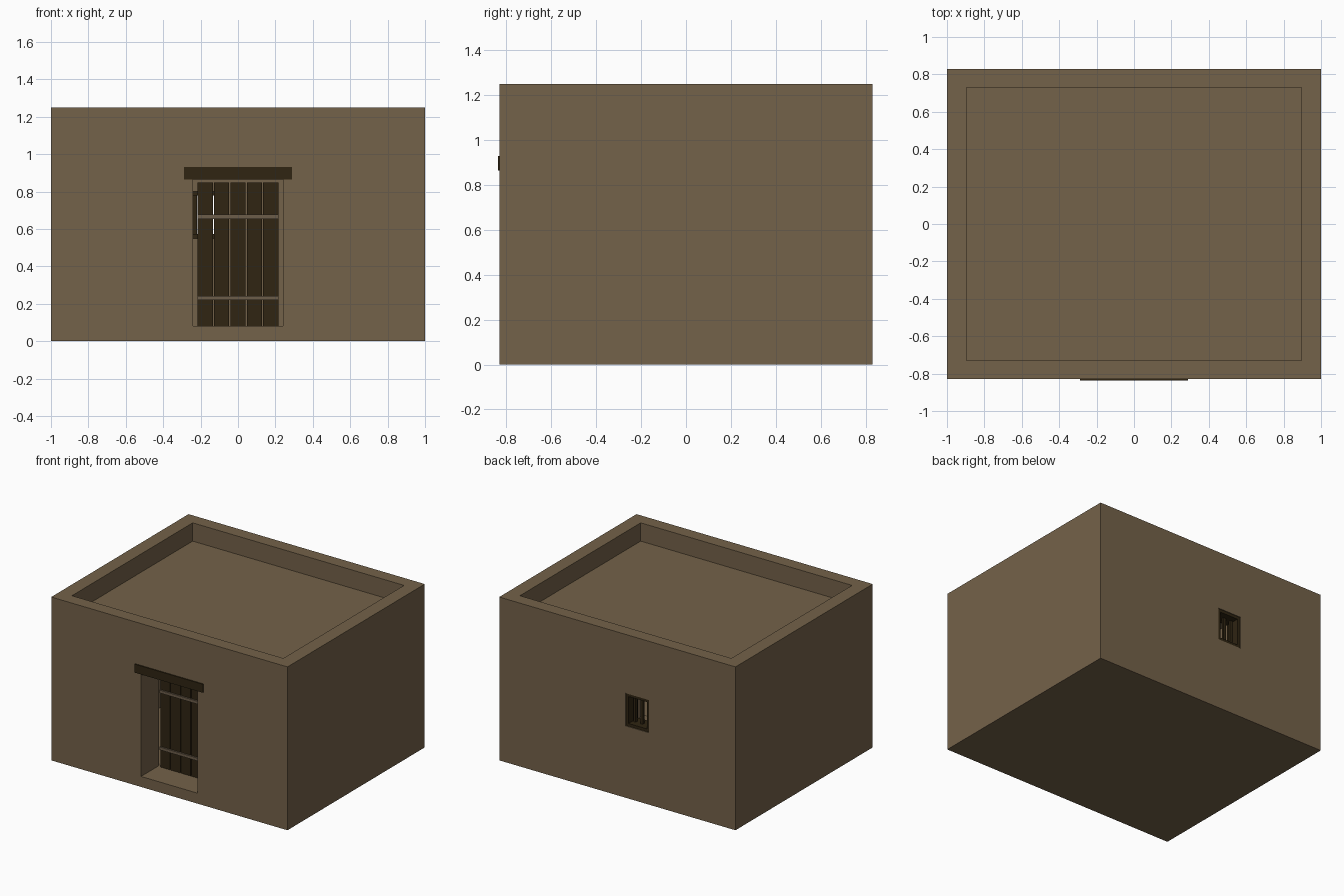
import bpy

if "Cube" in bpy.data.objects:
    bpy.data.objects.remove(bpy.data.objects["Cube"])


def material(name, rgb):
    m = bpy.data.materials.new(name)
    m.diffuse_color = (*rgb, 1)
    m.use_nodes = True
    m.node_tree.nodes["Principled BSDF"].inputs["Base Color"].default_value = m.diffuse_color
    return m


MUD = material("mud_plaster", (0.175, 0.122, 0.067))
WOOD = material("dark_wood", (0.029, 0.018, 0.006))
BATTEN = material("pale_wood", (0.150, 0.110, 0.068))


def box(name, x, y, z, mat=None):
    """Box from (min, max) pairs on each axis."""
    bpy.ops.mesh.primitive_cube_add(
        size=1, location=[(a + b) / 2 for a, b in (x, y, z)])
    o = bpy.context.object
    o.name = name
    o.scale = [b - a for a, b in (x, y, z)]
    bpy.ops.object.transform_apply(location=False, rotation=False, scale=True)
    if mat:
        o.data.materials.append(mat)
    return o


def cut(target, x, y, z):
    """Subtract a box from the target."""
    cutter = box("cutter", x, y, z)
    cutter.hide_render = True
    mod = target.modifiers.new("cut", 'BOOLEAN')
    mod.operation = 'DIFFERENCE'
    mod.solver = 'EXACT'
    mod.object = cutter
    bpy.context.view_layer.objects.active = target
    bpy.ops.object.modifier_apply(modifier=mod.name)
    bpy.data.objects.remove(cutter, do_unlink=True)


# Hollow house body with parapet, doorway and window opening
house = box("house_walls", (-1, 1), (-0.83, 0.83), (0, 1.25), MUD)
cut(house, (-0.895, 0.895), (-0.73, 0.73), (1.11, 1.4))
cut(house, (-0.78, 0.78), (-0.61, 0.61), (0.08, 1.01))
cut(house, (-0.24, 0.24), (-0.95, -0.5), (0.08, 0.87))
WX, WZ = (-0.27, -0.07), (0.55, 0.80)
cut(house, WX, (0.5, 0.95), WZ)

# Lintel over the doorway
box("lintel", (-0.29, 0.29), (-0.838, -0.60), (0.865, 0.93), WOOD)

# Door: five planks and two battens
pitch = 0.44 / 5
for i in range(5):
    x0 = -0.22 + i * pitch
    box("door_plank", (x0 + 0.003, x0 + pitch - 0.003), (-0.63, -0.60),
        (0.082, 0.848), WOOD)
for z in (0.23, 0.665):
    box("door_batten", (-0.217, 0.217), (-0.642, -0.629),
        (z - 0.011, z + 0.011), BATTEN)

# Window frame and bars in the back wall
T, FY = 0.022, (0.71, 0.825)
for z in ((WZ[0], WZ[0] + T), (WZ[1] - T, WZ[1])):
    box("window_rail", WX, FY, z, WOOD)
for x in ((WX[0], WX[0] + T), (WX[1] - T, WX[1])):
    box("window_stile", x, FY, (WZ[0] + T, WZ[1] - T), WOOD)
for x in (-0.23, -0.17, -0.11):
    box("window_bar", (x - 0.01, x + 0.01), (0.76, 0.78),
        (WZ[0] + T, WZ[1] - T), WOOD)
